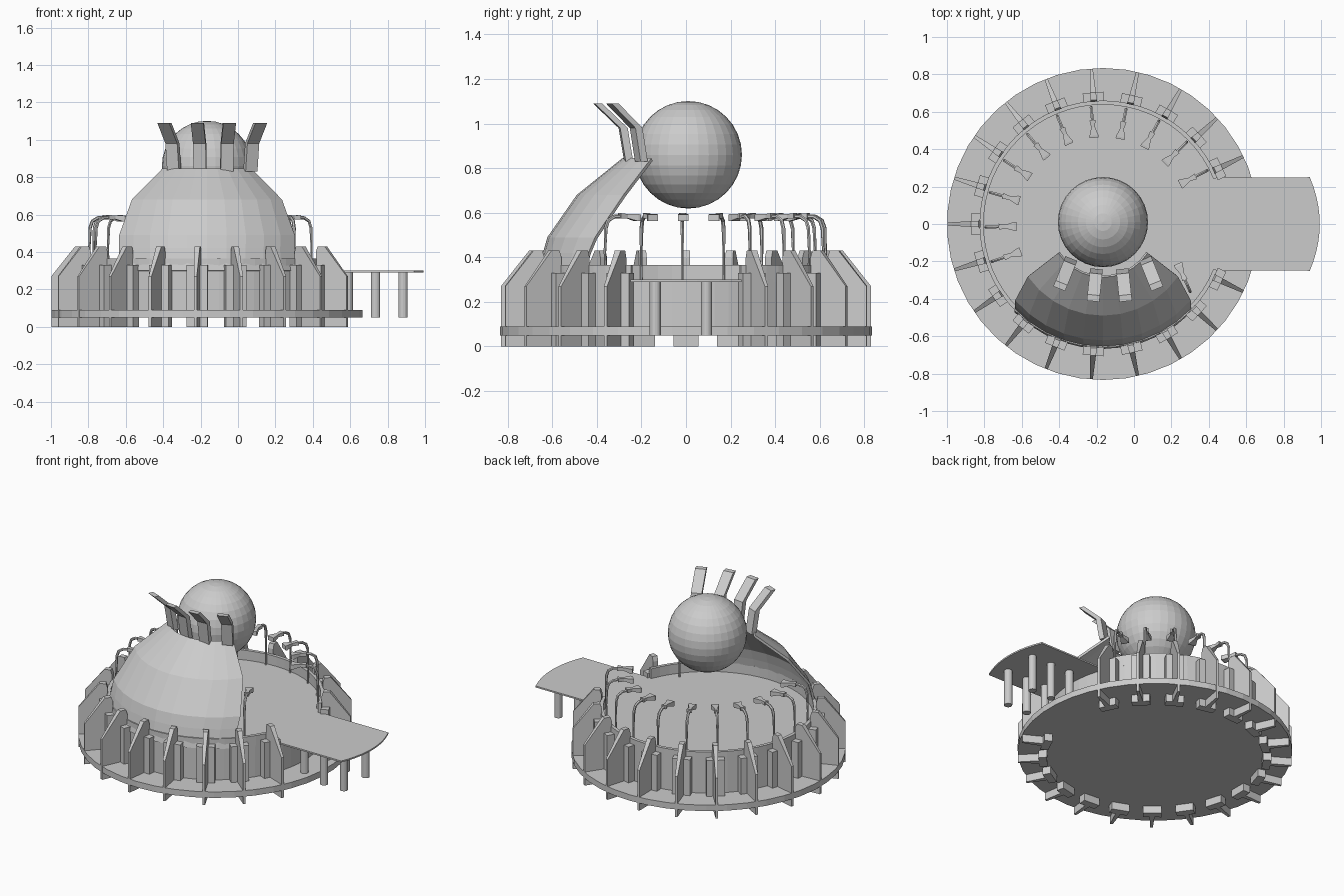
import bpy, bmesh
from math import sin, cos, pi, radians, atan2
from mathutils import Vector, Matrix

if "Cube" in bpy.data.objects:
    bpy.data.objects.remove(bpy.data.objects["Cube"])

CX = -0.166          # axis of the round arena
STEP = 2 * pi / 21   # spacing of fins and lamps


def make(name, verts, faces):
    me = bpy.data.meshes.new(name)
    me.from_pydata([tuple(v) for v in verts], [], faces)
    bm = bmesh.new()
    bm.from_mesh(me)
    bmesh.ops.recalc_face_normals(bm, faces=bm.faces)
    bm.to_mesh(me)
    bm.free()
    ob = bpy.data.objects.new(name, me)
    bpy.context.collection.objects.link(ob)
    return ob


def loft(name, rings, place=None):
    """Closed solid through a list of equal-sized cross-section rings."""
    n = len(rings[0])
    verts = [Vector(v) for r in rings for v in r]
    if place:
        verts = [place @ v for v in verts]
    faces = [(i * n + j, i * n + (j + 1) % n, (i + 1) * n + (j + 1) % n, (i + 1) * n + j)
             for i in range(len(rings) - 1) for j in range(n)]
    faces += [tuple(range(n))[::-1], tuple(range((len(rings) - 1) * n, len(rings) * n))]
    return make(name, verts, faces)


def cylinder(name, x, y, z0, z1, r, n):
    bpy.ops.mesh.primitive_cylinder_add(vertices=n, radius=r, depth=z1 - z0,
                                        location=(x, y, (z0 + z1) / 2))
    bpy.context.object.name = name


def radial(a):
    return Matrix.Translation((CX, 0, 0)) @ Matrix.Rotation(a, 4, 'Z')


def box(name, x0, x1, hy, z0, z1, place):
    loft(name, [[(x, -hy, z0), (x, hy, z0), (x, hy, z1), (x, -hy, z1)] for x in (x0, x1)], place)


# base plate and drum with arena floor
cylinder("base_plate", CX, 0, 0.05, 0.09, 0.834, 42)
cylinder("drum", CX, 0, 0.09, 0.30, 0.66, 64)

# parapet, open at the entrance
gap = radians(22)
rings = []
for i in range(57):
    a = gap + (2 * pi - 2 * gap) * i / 56
    rings.append([(CX + r * cos(a), r * sin(a), z)
                  for r, z in ((0.638, 0.29), (0.66, 0.29), (0.66, 0.365), (0.638, 0.365))])
loft("parapet", rings)

# buttress fins with wall blocks behind them
for k in range(-9, 10):
    m = radial(pi + k * STEP)
    prof = [(0.655, 0), (0.832, 0), (0.832, 0.27), (0.705, 0.43), (0.665, 0.43), (0.655, 0.40)]
    rings = [[(r, s * (0.018 - 0.010 * (r - 0.655) / 0.177), z) for r, z in prof] for s in (-1, 1)]
    loft("buttress_fin", rings, m)
    box("wall_block", 0.655, 0.705, 0.056, 0, 0.33, m)

# entrance platform with bowed outer edge
outline = [(0.42, -0.248)] + [(0.94 + 0.053 * (1 - (t / 5) ** 2), 0.25 * t / 5)
                              for t in range(-5, 6)] + [(0.42, 0.248)]
loft("entrance_platform", [[(x, y, z) for x, y in outline] for z in (0.29, 0.30)])
for x in (0.59, 0.735, 0.882):
    for y in (-0.138, 0.092):
        cylinder("platform_pillar", x, y, 0.05, 0.295, 0.025, 16)

# curved back shell: rows of radius, height and half-angle
rows = [(0.668, 0.30, 45), (0.642, 0.42, 47), (0.622, 0.49, 49),
        (0.49, 0.68, 55), (0.285, 0.845, 57)]
N = 10
verts, faces = [], []
for r, z, half in rows:
    for i in range(N + 1):
        a = -pi / 2 + radians(half) * (2 * i / N - 1)
        verts.append((CX + r * cos(a), r * sin(a), z))
for j in range(len(rows) - 1):
    for i in range(N):
        p = j * (N + 1) + i
        faces.append((p, p + 1, p + N + 2, p + N + 1))
shell = make("back_shell", verts, faces)
mod = shell.modifiers.new("thickness", 'SOLIDIFY')
mod.thickness = 0.015

# four bent prongs on the shell's top edge
for x, turn in ((-0.343, -22), (-0.203, -6), (-0.06, 6), (0.068, 22)):
    outer = abs(turn) > 10
    y0 = -0.205 if outer else -0.262
    m = Matrix.Translation((x, y0, 0)) @ Matrix.Rotation(radians(turn), 4, 'Z')
    path = [(0.0, 0.83), (-0.025, 0.98), (-0.14, 1.09)]
    loft("crown_prong", [[(-0.034, y - 0.012, z), (0.034, y - 0.012, z),
                          (0.034, y + 0.022, z), (-0.034, y + 0.022, z)] for y, z in path], m)

# floating ball
bpy.ops.mesh.primitive_uv_sphere_add(segments=32, ring_count=16, radius=0.241,
                                     location=(CX, 0.01, 0.86))
bpy.context.object.name = "ball"


def lamp(m):
    # arched stem, local +x points to the wall
    pts = [(0, 0.30), (0.004, 0.42), (0, 0.53), (-0.012, 0.565), (-0.04, 0.582), (-0.09, 0.586)]
    rings = []
    for i, (x, z) in enumerate(pts):
        p, q = pts[max(i - 1, 0)], pts[min(i + 1, len(pts) - 1)]
        d = atan2(q[1] - p[1], q[0] - p[0])
        w = 0.006 if i < 2 else 0.009
        rings.append([(x - w * sin(d) * cos(t), w * sin(t), z + w * cos(d) * cos(t))
                      for t in [pi / 3 * s for s in range(6)]])
    loft("lamp_stem", rings, m)
    # flared head with narrow waist
    head = [(-0.068, 0.016, 0.574, 0.598), (-0.105, 0.010, 0.575, 0.594),
            (-0.15, 0.024, 0.562, 0.594), (-0.162, 0.024, 0.564, 0.592)]
    loft("lamp_head", [[(x, -w, a), (x, w, a), (x, w, b), (x, -w, b)]
                       for x, w, a, b in head], m)


# lamps along the inside of the parapet
for k in range(-9, 2):
    lamp(radial(radians(181.5) + k * STEP) @ Matrix.Translation((0.625, 0, 0)))
lamp(Matrix.Translation((0.30, -0.36, 0)) @ Matrix.Rotation(radians(-66), 4, 'Z'))
